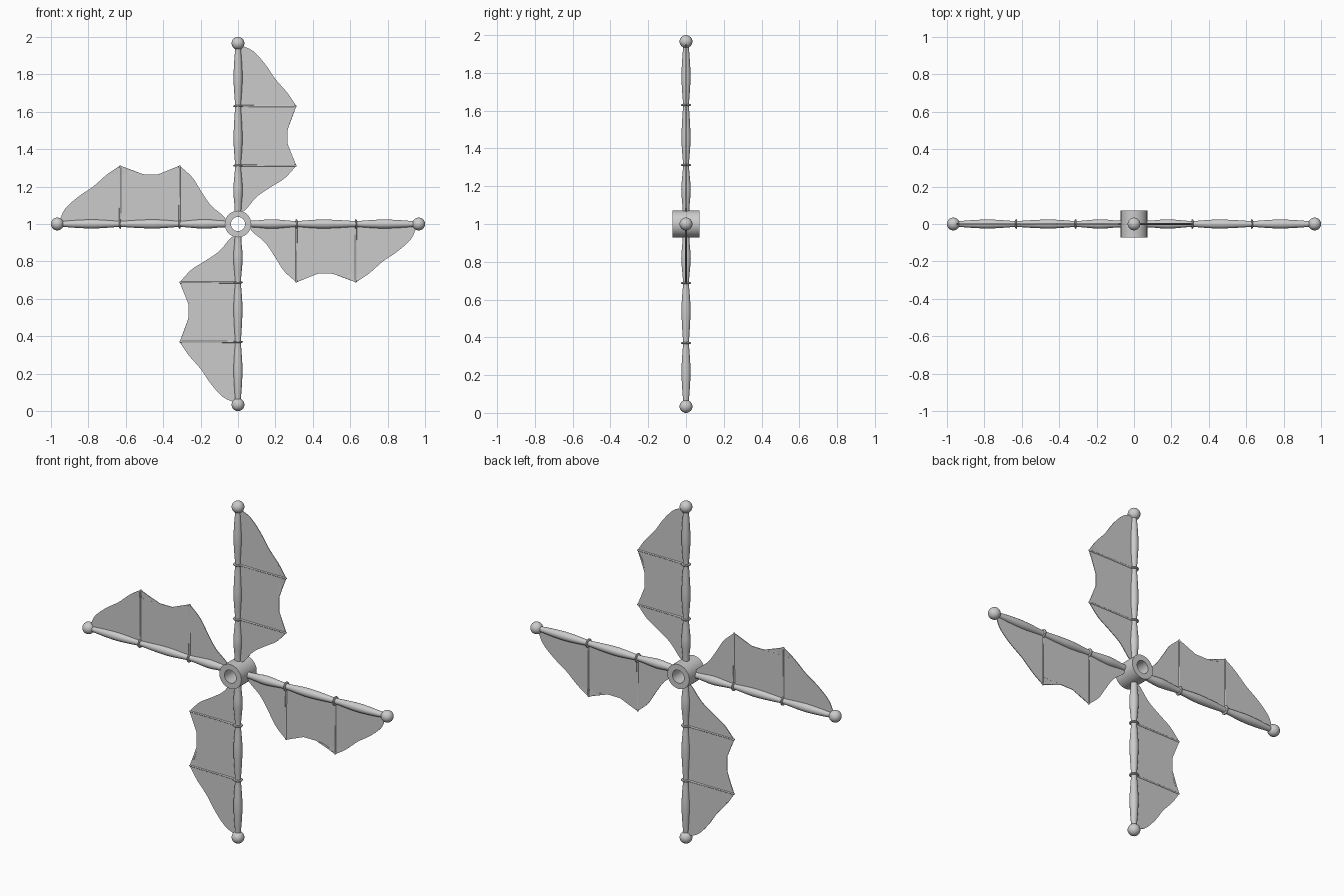
import bpy, bmesh
from math import pi, cos, sin
from mathutils import Vector, Matrix, geometry

if "Cube" in bpy.data.objects:
    bpy.data.objects.remove(bpy.data.objects["Cube"])

CENTRE = Vector((0, 0, 1))


def make_mesh(name, bm, smooth=True):
    bmesh.ops.recalc_face_normals(bm, faces=bm.faces[:])
    me = bpy.data.meshes.new(name)
    bm.to_mesh(me)
    bm.free()
    if smooth:
        me.shade_smooth()
        me.set_sharp_from_angle(angle=pi / 5)
    return me


def place(name, me, angle=0):
    ob = bpy.data.objects.new(name, me)
    ob.matrix_world = Matrix.Translation(CENTRE) @ Matrix.Rotation(angle, 4, 'Y')
    bpy.context.collection.objects.link(ob)
    return ob


def smooth_curve(pts, steps=6):
    """Catmull-Rom through 2D points."""
    p = [Vector(a) for a in pts]
    p = [2 * p[0] - p[1]] + p + [2 * p[-1] - p[-2]]
    out = []
    for i in range(1, len(p) - 2):
        a, b, c, d = p[i - 1:i + 3]
        for k in range(steps):
            t = k / steps
            out.append(0.5 * (2 * b + (c - a) * t + (2 * a - 5 * b + 4 * c - d) * t * t
                              + (3 * b - a - 3 * c + d) * t ** 3))
    return out + [p[-2]]


def lathe(name, profile, closed=False, sides=24):
    """Revolve (radius, height) points about z."""
    bm = bmesh.new()
    rings = [[bm.verts.new((r * cos(2 * pi * k / sides), r * sin(2 * pi * k / sides), h))
              for k in range(sides)] for r, h in profile]
    pairs = list(zip(rings, rings[1:]))
    if closed:
        pairs.append((rings[-1], rings[0]))
    else:
        bm.faces.new(rings[0])
        bm.faces.new(rings[-1])
    for a, b in pairs:
        for k in range(sides):
            j = (k + 1) % sides
            bm.faces.new((a[k], a[j], b[j], b[k]))
    return make_mesh(name, bm)


# Hub tube, axis along y
hub = lathe("hub", [(0.038, -0.071), (0.071, -0.071), (0.071, 0.071), (0.038, 0.071)], True, 48)
hub.transform(Matrix.Rotation(pi / 2, 4, 'X'))
place("hub", hub)

# Spar with three swellings
spar = lathe("spar", smooth_curve([
    (0.017, 0.062), (0.019, 0.10), (0.025, 0.17), (0.023, 0.22), (0.016, 0.31),
    (0.022, 0.40), (0.024, 0.46), (0.021, 0.54), (0.016, 0.63),
    (0.021, 0.71), (0.024, 0.78), (0.021, 0.86), (0.014, 0.95)], 4))

# Collars at the rib joints
RIBS = (0.312, 0.63)
collars = [lathe("collar", [(0.019 + 0.007 * cos(2 * pi * k / 10), h + 0.006 * sin(2 * pi * k / 10))
                            for k in range(10)], True) for h in RIBS]

# Ribs running sideways from the spar
ribs = []
for h in RIBS:
    me = lathe("rib", [(0.006, 0.0), (0.005, 0.15), (0.005, 0.30), (0.006, 0.308), (0.003, 0.314)], sides=12)
    me.transform(Matrix.Translation((0, 0, h)) @ Matrix.Rotation(pi / 2, 4, 'Y'))
    ribs.append(me)

# Tip ball
bm = bmesh.new()
bmesh.ops.create_uvsphere(bm, u_segments=24, v_segments=16, radius=0.034,
                          matrix=Matrix.Translation((0, 0, 0.966)))
ball = make_mesh("tip_ball", bm)

# Membrane sheet: scalloped outline
inner = smooth_curve([(0.012, 0.065), (0.04, 0.075), (0.10, 0.145), (0.18, 0.20), (0.25, 0.245), (0.312, 0.312)])
outer = smooth_curve([(0.312, 0.312), (0.281, 0.36), (0.266, 0.425), (0.265, 0.515), (0.281, 0.58), (0.312, 0.63)])
top = smooth_curve([(0.312, 0.63), (0.265, 0.70), (0.20, 0.775), (0.145, 0.855), (0.08, 0.925), (0.015, 0.955)])
outline = [(0, 0.065)] + inner + outer[1:] + top[1:] + [(0, 0.955)]
bm = bmesh.new()
face = bm.faces.new([bm.verts.new((x, 0, z)) for x, z in outline])
bmesh.ops.triangulate(bm, faces=[face])
sheet = make_mesh("membrane", bm, False)

# Four blades around the hub
for i, side in enumerate(("top", "right", "bottom", "left")):
    a = i * pi / 2
    place(f"{side}_spar", spar, a)
    place(f"{side}_tip_ball", ball, a)
    for n, (c, r) in enumerate(zip(collars, ribs), 1):
        place(f"{side}_collar_{n}", c, a)
        place(f"{side}_rib_{n}", r, a)
    solid = place(f"{side}_membrane", sheet, a).modifiers.new("thickness", 'SOLIDIFY')
    solid.thickness = 0.004
    solid.offset = 0
